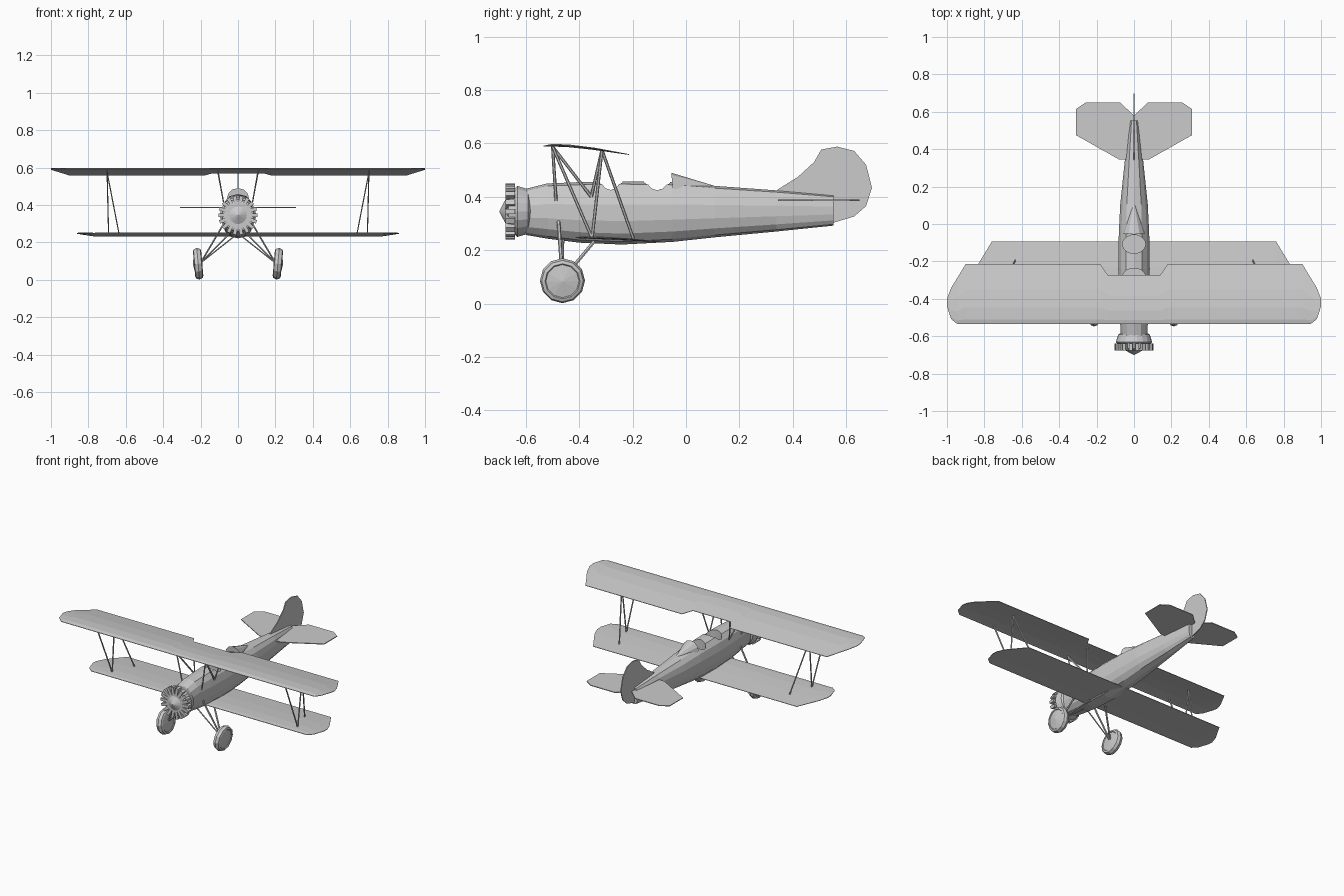
import bpy, bmesh
from math import sin, cos, pi, copysign
from mathutils import Vector, Matrix

if "Cube" in bpy.data.objects:
    bpy.data.objects.remove(bpy.data.objects["Cube"])


def finish(name, bm):
    bmesh.ops.recalc_face_normals(bm, faces=bm.faces)
    me = bpy.data.meshes.new(name)
    bm.to_mesh(me)
    bm.free()
    ob = bpy.data.objects.new(name, me)
    bpy.context.collection.objects.link(ob)
    return ob


def loft(name, rings, mat=Matrix()):
    """Skin equal-length closed rings and cap both ends."""
    bm = bmesh.new()
    vs = [[bm.verts.new(mat @ Vector(p)) for p in r] for r in rings]
    n = len(vs[0])
    for a, b in zip(vs, vs[1:]):
        for i in range(n):
            j = (i + 1) % n
            bm.faces.new((a[i], a[j], b[j], b[i]))
    bm.faces.new(vs[0])
    bm.faces.new(vs[-1])
    bmesh.ops.remove_doubles(bm, verts=bm.verts, dist=0.00005)
    return finish(name, bm)


def lathe(name, profile, n, mat):
    """Turn (position, radius) pairs around the local z axis."""
    return loft(name, [[(r * cos(2 * pi * i / n), r * sin(2 * pi * i / n), h)
                        for i in range(n)] for h, r in profile], mat)


def plate(name, outline, axis, thick):
    """Thin slab from an outline, thickened along an axis."""
    d = Vector(axis) * thick / 2
    return loft(name, [[Vector(p) - d for p in outline], [Vector(p) + d for p in outline]])


def strut(name, a, b, wide=0.012, thin=0.007):
    """Streamlined strut from a to b, wider along the flight direction."""
    a, b = Vector(a), Vector(b)
    d = (b - a).normalized()
    u = (Vector((0, 1, 0)) - d * d.y).normalized()
    v = d.cross(u)
    ring = [u * (wide / 2 * cos(k * pi / 3)) + v * (thin / 2 * sin(k * pi / 3)) for k in range(6)]
    return loft(name, [[a + p for p in ring], [b + p for p in ring]])


def lerp_table(t, table):
    for (t0, z0), (t1, z1) in zip(table, table[1:]):
        if t <= t1:
            return z0 + (z1 - z0) * (t - t0) / (t1 - t0)
    return table[-1][1]


# Fuselage
stations = [(-.60, .072, .257, .43), (-.52, .076, .243, .45), (-.40, .082, .228, .455),
            (-.24, .086, .221, .458), (-.05, .083, .231, .455), (.107, .075, .248, .441),
            (.34, .05, .27, .424), (.553, .026, .292, .405)]


def section(y, w, zb, zt, n=14):
    pts = []
    for i in range(n):
        a = 2 * pi * (i + .5) / n + pi / 2 - pi / n
        c, s = cos(a), sin(a)
        pts.append((w * copysign(abs(c) ** .8, c), y,
                    (zb + zt) / 2 + (zt - zb) / 2 * copysign(abs(s) ** .9, s)))
    return pts


body = loft("fuselage", [section(*s) for s in stations])

# Two open cockpits
for label, y, half in (("front", -.282, .046), ("rear", -.108, .05)):
    cut = lathe(label + "_cockpit_cutter", [(.35, 1), (.6, 1)], 14,
                Matrix.Translation((0, y, 0)) @ Matrix.Diagonal((.062, half, 1, 1)))
    cut.hide_render = True
    cut.hide_set(True)
    m = body.modifiers.new(label + "_cockpit", "BOOLEAN")
    m.operation, m.object, m.solver = "DIFFERENCE", cut, "EXACT"

# Headrest fairing
loft("headrest", [[(w * cos(k * pi / 6), y - lean * sin(k * pi / 6), zb + h * sin(k * pi / 6)) for k in range(7)]
                  for y, w, zb, h, lean in ((-.05, .06, .43, .06, .005), (.11, .004, .43, .01, 0))])

# Engine
along_y = Matrix.Translation((0, 0, .345)) @ Matrix.Rotation(-pi / 2, 4, "X")
lathe("engine_cowl", [(-.70, 0), (-.672, .055), (-.666, .086), (-.64, .09), (-.632, .097),
                      (-.592, .085), (-.575, .06)], 18, along_y)
for i in range(18):
    bm = bmesh.new()
    bmesh.ops.create_cube(bm, size=1, matrix=along_y @ Matrix.Rotation(2 * pi * i / 18, 4, "Z")
                          @ Matrix.Translation((.075, 0, -.658)) @ Matrix.Diagonal((.06, .019, .036, 1)))
    finish("engine_cylinder", bm)

# Wings: chordwise camber over a row of (x, leading edge, trailing edge)
CAMBER = [(0, .590), (.1, .597), (.3, .595), (.6, .583), (1, .559)]
FRACS = (0, .08, .28, .58, 1)
TIP = [(.90, -.535, -.214), (.945, -.535, -.288), (.978, -.508, -.342), (1.0, -.44, -.40)]


def wing(name, half, dx, dy, flat, z0):
    half = half + [(x - dx, le, te) for x, le, te in TIP]
    row = [(-x, le, te) for x, le, te in reversed(half)] + half
    rings = []
    for x, le, te in row:
        top, bot = [], []
        for f in FRACS:
            y = le + (te - le) * f
            z = z0 + (lerp_table((y + .535) / .321, CAMBER) - .597) * flat
            thick = .003 + .055 * f ** .5 * (1 - f) * (te - le)
            top.append((x, y + dy, z))
            bot.append((x, y + dy, z - thick))
        rings.append(top + bot[::-1])
    loft(name, rings)


wing("upper_wing", [(.14, -.535, -.273), (.18, -.535, -.214)], 0, 0, 1, .598)
wing("lower_wing", [(.05, -.535, -.214)], .14, .12, .5, .252)

# Tail
half = [(.08, .345), (.31, .475), (.31, .615), (.257, .65), (.075, .65)]
plate("tailplane", [(x, y, .387) for x, y in half] + [(0, .58, .387)]
      + [(-x, y, .387) for x, y in reversed(half)], (0, 0, 1), .005)
fin = [(.34, .41), (.343, .427), (.42, .475), (.48, .53), (.507, .577), (.567, .588), (.63, .572),
       (.675, .52), (.697, .434), (.675, .365), (.63, .326), (.553, .303), (.5, .303)]
plate("fin_and_rudder", [(0, y, z) for y, z in fin], (1, 0, 0), .006)

for s, side in ((-1, "left"), (1, "right")):
    # Wing struts
    top_f, top_r = (s * .70, -.50, .588), (s * .70, -.315, .575)
    bot_f, bot_r = (s * .692, -.352, .245), (s * .635, -.196, .24)
    strut(side + "_front_wing_strut", top_f, bot_f)
    strut(side + "_diagonal_wing_strut", top_r, bot_f)
    strut(side + "_rear_wing_strut", top_r, bot_r)

    # Struts from the body to the upper wing
    cab_f, cab_r = (s * .108, -.50, .588), (s * .108, -.315, .575)
    strut(side + "_front_body_strut", cab_f, (s * .072, -.487, .385))
    strut(side + "_diagonal_body_strut", cab_f, (s * .075, -.355, .40))
    strut(side + "_rear_body_strut", cab_r, (s * .075, -.355, .40))

    # Landing gear
    hub = (s * .20, -.463, .09)
    strut(side + "_front_gear_leg", (s * .07, -.478, .31), hub, .014, .01)
    strut(side + "_rear_gear_leg", (s * .06, -.345, .232), hub, .014, .01)
    strut(side + "_gear_brace", (s * .01, -.46, .24), hub, .008, .008)
    mat = (Matrix.Translation((s * .213, -.463, .0855)) @ Matrix.Rotation(s * (pi / 2 + .09), 4, "Y"))
    lathe(side + "_wheel", [(-.024, 0), (-.018, .062), (-.022, .066), (-.018, .078), (0, .0845), (.018, .078),
                            (.022, .066), (.018, .062), (.028, 0)], 12, mat)
